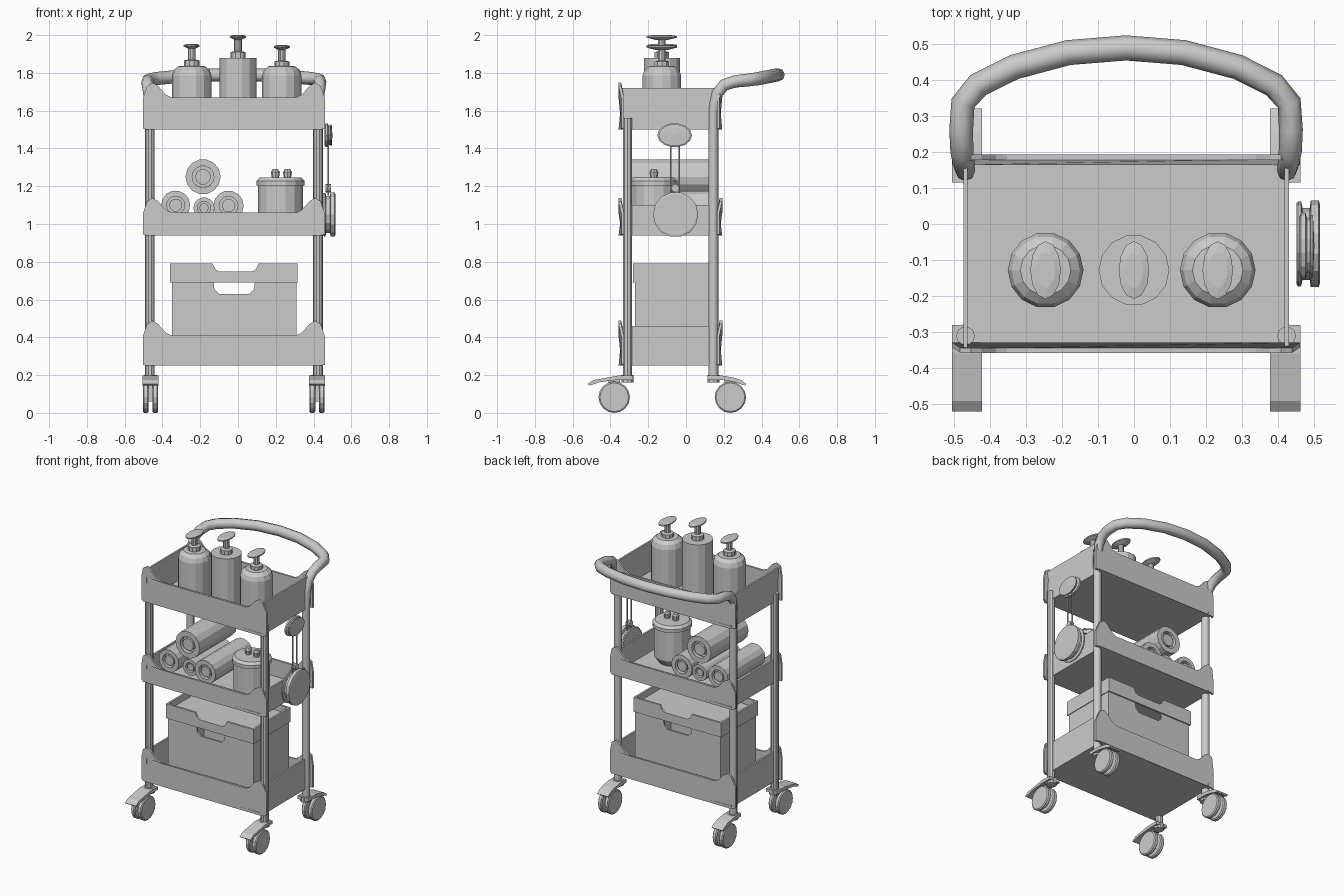
import bpy, bmesh, math
from mathutils import Vector

if "Cube" in bpy.data.objects:
    bpy.data.objects.remove(bpy.data.objects["Cube"])

CX = -0.022          # centre line of the cart frame
POST_X = 0.445       # post distance from the centre line
FRONT_Y, BACK_Y = -0.31, 0.145


def make(name, verts, faces):
    me = bpy.data.meshes.new(name)
    me.from_pydata(verts, [], faces)
    bm = bmesh.new()
    bm.from_mesh(me)
    bmesh.ops.remove_doubles(bm, verts=bm.verts, dist=1e-5)
    bmesh.ops.recalc_face_normals(bm, faces=bm.faces)
    bm.to_mesh(me)
    bm.free()
    ob = bpy.data.objects.new(name, me)
    bpy.context.collection.objects.link(ob)
    return ob


def prism(name, pts, a, b, axis='Y'):
    """Outline in XZ (axis Y) or YZ (axis X), extruded from a to b."""
    put = (lambda p, t: (p[0], t, p[1])) if axis == 'Y' else (lambda p, t: (t, p[0], p[1]))
    n = len(pts)
    verts = [put(p, a) for p in pts] + [put(p, b) for p in pts]
    faces = [tuple(range(n)), tuple(range(2 * n - 1, n - 1, -1))]
    faces += [(i, (i + 1) % n, (i + 1) % n + n, i + n) for i in range(n)]
    return make(name, verts, faces)


def box(name, x0, x1, y0, y1, z0, z1):
    return prism(name, [(x0, z0), (x1, z0), (x1, z1), (x0, z1)], y0, y1)


def lathe(name, prof, loc, axis='Z', n=14, closed=False, sx=1.0, sy=1.0):
    """Revolve (radius, height) points around an axis through loc."""
    m = len(prof)
    verts = []
    for i in range(n):
        a = 2 * math.pi * i / n
        for r, h in prof:
            u, v = r * math.cos(a) * sx, r * math.sin(a) * sy
            p = {'Z': (u, v, h), 'Y': (u, h, v), 'X': (h, u, v)}[axis]
            verts.append(tuple(Vector(p) + Vector(loc)))
    faces = []
    for i in range(n):
        j = (i + 1) % n
        for k in range(m if closed else m - 1):
            l = (k + 1) % m
            faces.append((i * m + k, j * m + k, j * m + l, i * m + l))
    return make(name, verts, faces)


def disc(name, r, h0, h1, loc, axis='Z', **kw):
    return lathe(name, [(0, h0), (r, h0), (r, h1), (0, h1)], loc, axis, **kw)


# Trays: floor, side walls, and front/back panels with raised corners
for label, z0, zl, zs in (("bottom", 0.25, 0.41, 0.46), ("middle", 0.94, 1.06, 1.10),
                          ("top", 1.50, 1.67, 1.72)):
    xl, xr = CX - POST_X, CX + POST_X
    box(label + "_tray_floor", xl, xr, -0.345, 0.18, z0, z0 + 0.012)
    for s in (-1, 1):
        x = CX + s * POST_X
        box(label + "_tray_side", x - 0.006, x + 0.006, -0.345, 0.18, z0, zs)
    half = [(0.33, zl), (0.36, zl + 0.015), (0.40, zl + 0.06), (0.43, zl + 0.078),
            (0.46, zl + 0.06), (0.482, zl - 0.005), (0.482, z0 + 0.005), (0.46, z0)]
    outline = [(CX + x, z) for x, z in half] + [(CX - x, z) for x, z in reversed(half)]
    for end, y, inward in (("front", -0.357, 1), ("back", 0.178, -1)):
        panel = prism(f"{label}_tray_{end}", outline, y, y + 0.014)
        for v in panel.data.vertices:          # ends wrap round the posts
            if abs(v.co.x - CX) > 0.47:
                v.co.y += 0.015 * inward

# Front posts
for s in (-1, 1):
    disc("front_post", 0.026, 0.18, 1.56, (CX + s * POST_X, FRONT_Y, 0), n=10)

# Back posts and push handle as one bent tube
half = [(0.445, 0.145, 0.18, .026), (0.445, 0.145, 1.5, .026), (0.446, 0.148, 1.62, .028),
        (0.450, 0.165, 1.69, .03), (0.455, 0.20, 1.735, .032), (0.457, 0.26, 1.755, .033),
        (0.452, 0.335, 1.763, .034), (0.41, 0.385, 1.77, .035), (0.31, 0.435, 1.78, .035),
        (0.16, 0.475, 1.788, .035), (0, 0.488, 1.79, .035)]
path = [(CX - x, y, z, r) for x, y, z, r in half] + [(CX + x, y, z, r) for x, y, z, r in half[-2::-1]]
cu = bpy.data.curves.new("push_handle", 'CURVE')
cu.dimensions = '3D'
cu.bevel_depth = 1.0
cu.bevel_resolution = 2
cu.use_fill_caps = True
sp = cu.splines.new('POLY')
sp.points.add(len(path) - 1)
for p, (x, y, z, r) in zip(sp.points, path):
    p.co = (x, y, z, 1)
    p.radius = r
bpy.context.collection.objects.link(bpy.data.objects.new("push_handle", cu))

# Casters: twin wheels, axle block, swivel collar and brake fender
for end, py, d, wd, tail in (("front", FRONT_Y, -1, 0.07, 0.21), ("back", BACK_Y, 1, 0.09, 0.175)):
    for s in (-1, 1):
        x, wy = CX + s * 0.441, py + d * wd
        for o in (-0.025, 0.025):
            lathe(end + "_wheel", [(0, -.015), (.076, -.015), (.083, -.009), (.083, .009),
                                   (.076, .015), (0, .015)], (x + o, wy, 0.083), 'X', n=16)
        box(end + "_caster_fork", x - 0.011, x + 0.011, wy - 0.03, wy + 0.03, 0.06, 0.182)
        disc(end + "_caster_collar", 0.034, 0.16, 0.2, (x, py, 0), n=10)
        prof = [(-.03, .175), (-.03, .197), (.05, .197), (.11, .186), (tail - .03, .174),
                (tail, .153), (tail - .01, .145), (tail - .06, .162), (.05, .175)]
        prism(end + "_caster_fender", [(py + d * a, z) for a, z in prof], x - 0.042, x + 0.042, 'X')

# Storage bin with handle cut-outs, and recessed lid with notched rim
bx0, bx1, by0, by1 = -0.35, 0.31, -0.27, 0.12
box("bin_floor", bx0, bx1, by0, by1, 0.262, 0.275)
wall = [(bx0, 0.262), (bx1, 0.262), (bx1, 0.70), (0.09, 0.70), (0.085, 0.655), (0.06, 0.63),
        (-0.10, 0.63), (-0.125, 0.655), (-0.13, 0.70), (bx0, 0.70)]
rim = [(-0.36, 0.69), (0.315, 0.69), (0.315, 0.79), (0.11, 0.79), (0.095, 0.76), (0.075, 0.748),
       (-0.10, 0.748), (-0.12, 0.76), (-0.135, 0.79), (-0.36, 0.79)]
for y in (by0, by1 - 0.012):
    prism("bin_wall", wall, y, y + 0.012)
for x in (bx0, bx1 - 0.012):
    box("bin_side", x, x + 0.012, by0, by1, 0.262, 0.70)
for y in (-0.28, 0.115):
    prism("bin_lid_rim", rim, y, y + 0.014)
for x in (-0.36, 0.301):
    box("bin_lid_side", x, x + 0.014, -0.28, 0.129, 0.69, 0.79)
box("bin_lid_panel", -0.355, 0.31, -0.275, 0.125, 0.735, 0.747)

# Rolled towels: outer layer plus inner core
for x, z, r, y0, y1 in ((-0.185, 1.25, .093, -.29, .12), (-0.33, 1.10, .077, -.29, .12),
                        (-0.05, 1.097, .08, -.29, .12), (-0.18, 1.085, .056, -.27, .11)):
    lathe("towel_roll", [(r * .62, y0), (r, y0), (r, y1), (r * .62, y1)], (x, 0, z), 'Y', closed=True)
    disc("towel_core", r * 0.45, y0 + 0.005, y1 - 0.005, (x, 0, z), 'Y', n=10)
    disc("towel_inner_layer", r * 0.63, y0 + 0.03, y1 - 0.03, (x, 0, z), 'Y', n=12)

# Canister with lid and two knobs
c = (0.225, -0.17, 0)
lathe("canister", [(0, .953), (.085, .953), (.118, 1.0), (.118, 1.21), (0, 1.21)], c)
lathe("canister_lid", [(0, 1.205), (.127, 1.205), (.127, 1.228), (.11, 1.245), (0, 1.245)], c)
for x in (0.198, 0.262):
    lathe("canister_knob", [(0, 1.24), (.018, 1.24), (.024, 1.275), (.014, 1.29), (0, 1.29)],
          (x, -0.17, 0), n=8)

# Pump bottles
round_body = [(0, 1.513), (.105, 1.513), (.105, 1.785), (.095, 1.815), (.07, 1.835), (0, 1.838)]
straight_body = [(0, 1.513), (.098, 1.513), (.098, 1.88), (0, 1.88)]
for x, body, zt, zp in ((-0.245, round_body, 1.836, 1.938), (0.0, straight_body, 1.88, 1.985),
                        (0.232, round_body, 1.83, 1.932)):
    loc = (x, -0.128, 0)
    lathe("bottle", body, loc)
    lathe("bottle_pump", [(0, zt - .01), (.04, zt - .01), (.04, zt + .03), (.02, zt + .035),
                          (.02, zp), (0, zp)], loc, n=10)
    lathe("pump_head", [(0, zp - .01), (.035, zp - .01), (.08, zp + .002), (.08, zp + .01),
                        (.05, zp + .015), (0, zp + .015)], loc, n=12, sx=0.53)

# Hanging utensil on the right side: hook pad, two cords, round pan
lathe("hook_pad", [(0, .457), (.075, .457), (.092, .463), (.092, .475), (.075, .48), (.075, .488),
                   (.085, .49), (.085, .496), (0, .5)], (0, -0.06, 1.47), 'X', sy=0.69)
for y in (-0.08, -0.035):
    disc("hanging_cord", 0.005, 1.15, 1.45, (0.478, y, 0), n=6)
disc("cord_bead", 0.022, 0.462, 0.492, (0, -0.057, 1.19), 'X', n=8)
lathe("hanging_pan", [(0, .45), (.112, .45), (.118, .455), (.118, .463), (.1, .467), (.1, .487),
                      (.12, .49), (.12, .512), (.11, .515), (0, .515)], (0, -0.055, 1.05), 'X')
